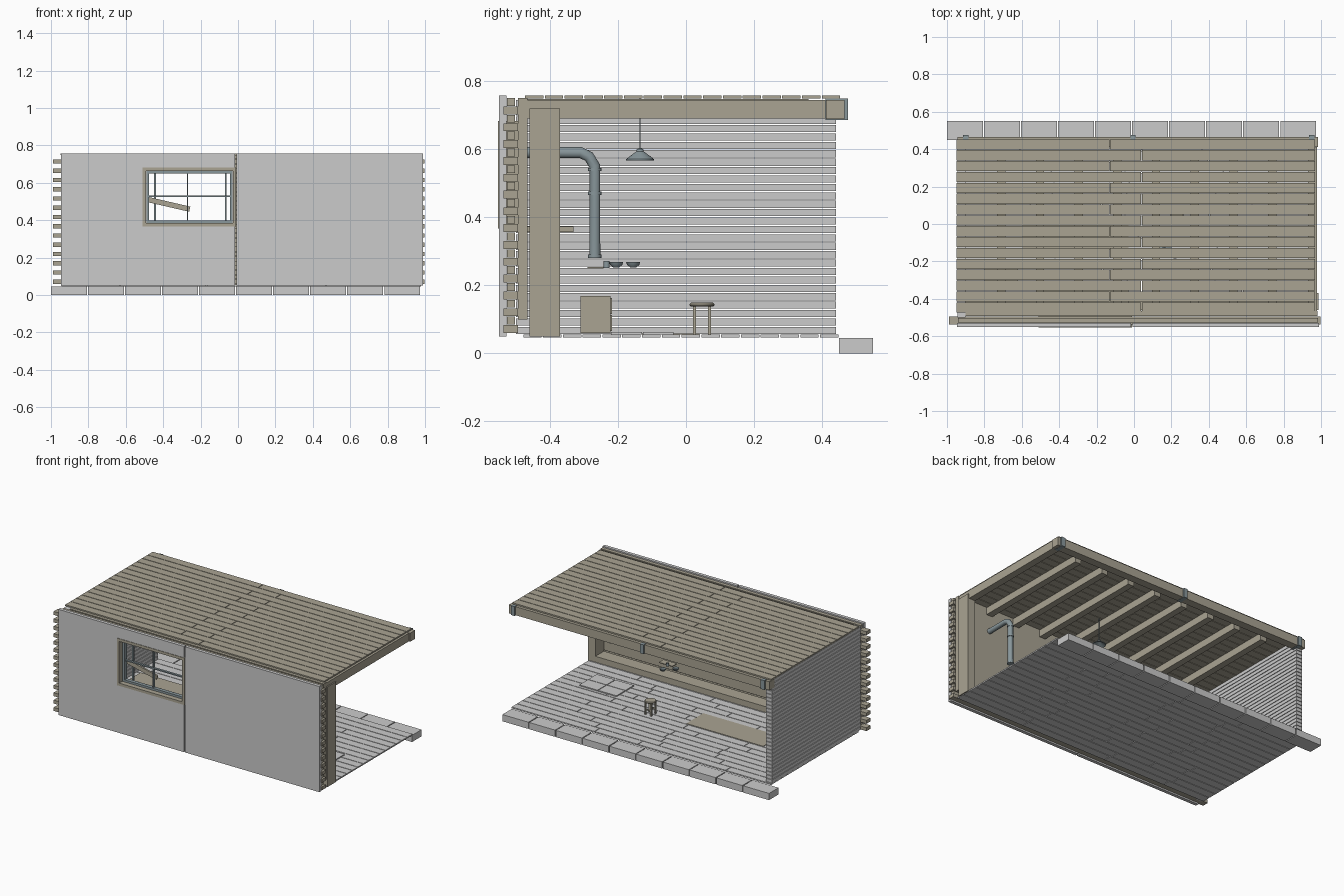
import bpy, bmesh, math, random
from mathutils import Vector, Matrix

if "Cube" in bpy.data.objects:
    bpy.data.objects.remove(bpy.data.objects["Cube"])
random.seed(4)

def material(name, col):
    m = bpy.data.materials.new(name)
    m.diffuse_color = (*col, 1)
    m.use_nodes = True
    m.node_tree.nodes["Principled BSDF"].inputs["Base Color"].default_value = m.diffuse_color
    return m
WOOD = material("warm_wood", (0.40, 0.37, 0.29))
METAL = material("blue_metal", (0.25, 0.31, 0.33))

def finish(name, bm, mat=None, smooth=False):
    me = bpy.data.meshes.new(name)
    bm.to_mesh(me)
    bm.free()
    ob = bpy.data.objects.new(name, me)
    bpy.context.collection.objects.link(ob)
    if mat:
        me.materials.append(mat)
    if smooth:
        for o in bpy.context.selected_objects:
            o.select_set(False)
        ob.select_set(True)
        bpy.context.view_layer.objects.active = ob
        bpy.ops.object.shade_smooth_by_angle(angle=math.radians(35))
    return ob

def boxes(name, items, mat=None):
    """One object from (x0, x1, y0, y1, z0, z1) boxes."""
    bm = bmesh.new()
    for x0, x1, y0, y1, z0, z1 in items:
        M = Matrix.Translation(((x0 + x1) / 2, (y0 + y1) / 2, (z0 + z1) / 2)) @ Matrix.Diagonal((x1 - x0, y1 - y0, z1 - z0, 1))
        bmesh.ops.create_cube(bm, size=1, matrix=M)
    return finish(name, bm, mat)

def lathe(name, profile, loc, mat=None, n=20):
    """Spin (radius, z) profile about a vertical axis."""
    bm = bmesh.new()
    vs = [bm.verts.new((r, 0, z)) for r, z in profile]
    es = [bm.edges.new(p) for p in zip(vs, vs[1:])]
    bmesh.ops.spin(bm, geom=vs + es, cent=(0, 0, 0), axis=(0, 0, 1), angle=2 * math.pi, steps=n)
    bmesh.ops.remove_doubles(bm, verts=bm.verts, dist=1e-5)
    bmesh.ops.recalc_face_normals(bm, faces=bm.faces)
    ob = finish(name, bm, mat, True)
    ob.location = loc
    return ob

def planks(name, x0, x1, y0, y1, z0, z1, rows, joints):
    """Rows of boards along x; joints(row) gives the butt joint positions."""
    step, items = (y1 - y0) / rows, []
    for i in range(rows):
        cuts = [x0] + joints(i) + [x1]
        for a, b in zip(cuts, cuts[1:]):
            items.append((a + .002, b - .002, y0 + i * step + .002, y0 + (i + 1) * step - .002, z0, z1))
    return boxes(name, items, WOOD if name == "roof_planks" else None)

# Stone step along the open back
boxes("stone_step", [(-1 + i * .198, -1 + (i + 1) * .198 - .006, .45, .55, 0, .045) for i in range(10)])

# Floor with random staggered joints, roof with two alternating joints
planks("floor_planks", -.945, .98, -.48, .45, .047, .056, 16,
       lambda i: sorted(random.uniform(a, a + .3) for a in (-.7, -.2, .35)))
planks("roof_planks", -.95, .97, -.475, .455, .749, .758, 16, lambda i: [-.13] if i % 2 else [.04])

# Rafters and roof beams
boxes("rafters", [(x - .022, x + .022, -.49, .36, .70, .747) for x in [-.71 + i * .207 for i in range(8)]], WOOD)
boxes("end_beam", [(.93, .978, -.48, .41, .69, .745)], WOOD)
boxes("back_beam", [(-.945, -.008, .412, .466, .688, .745), (-.004, .985, .412, .466, .688, .745)], WOOD)
boxes("beam_straps", [(x - .014, x + .014, .41, .476, .686, .748) for x in (-.90, -.006, .95)], METAL)

# Corner column and bottom sill beam
boxes("corner_column", [(.93, .986, -.46, -.37, .05, .72)], WOOD)
boxes("sill_beam", [(-.9, .93, -.46, -.37, .056, .095)], WOOD)

# Left wall of stacked boards
ROW = .0247
boxes("left_wall_boards", [(-.945, -.90, -.50, .44, .057 + i * ROW, .057 + i * ROW + .021) for i in range(28)])

# Window hole shared by every layer of the front wall
WX0, WX1, WZ0, WZ1 = -.50, -.015, .375, .675

def around(x0, x1, y0, y1, z0, z1):
    """Wall slab split around the window hole."""
    return [(x0, WX0, y0, y1, z0, z1), (WX1, x1, y0, y1, z0, z1),
            (WX0, WX1, y0, y1, z0, WZ0), (WX0, WX1, y0, y1, WZ1, z1)]

# Outer cladding in two panels
left = around(-.945, 0, -.55, -.528, .05, .757)
boxes("front_panel_left", [left[0], left[2], left[3]])
boxes("front_panel_right", [(-.007, .988, -.55, -.528, .05, .757)])

# Stacked logs behind the cladding, alternate ones run past the corners
logs = []
for i in range(28):
    z0 = .06 + i * ROW
    z1 = z0 + .023
    wide = i % 2 == 0
    a, b = (-.99, .997) if wide else (-.94, .985)
    y0, y1 = (-.536, -.494) if wide else (-.526, -.503)
    if z1 > WZ0 and z0 < WZ1:
        logs += [(a, WX0, y0, y1, z0, z1), (WX1, b, y0, y1, z0, z1)]
    else:
        logs.append((a, b, y0, y1, z0, z1))
boxes("front_logs", logs, WOOD)
boxes("inner_panel", around(-.90, .98, -.493, -.465, .10, .75), WOOD)

# Window: outer frame, inner frame, glazing bars
def frame(name, x0, x1, z0, z1, w, y0, y1, mat):
    boxes(name, [(x0, x0 + w, y0, y1, z0, z1), (x1 - w, x1, y0, y1, z0, z1),
                 (x0 + w, x1 - w, y0, y1, z0, z0 + w), (x0 + w, x1 - w, y0, y1, z1 - w, z1)], mat)
frame("window_frame", -.51, -.01, .367, .682, .018, -.553, -.47, WOOD)
frame("window_sash", -.49, -.03, .385, .664, .014, -.52, -.495, METAL)
boxes("glazing_bars", [(-.274, -.266, -.515, -.5, .39, .66), (-.48, -.04, -.515, -.5, .524, .532),
                       (-.07, -.062, -.48, -.47, .39, .66), (-.45, -.438, -.48, -.47, .39, .66)], METAL)
boxes("window_shelf", [(-.49, -.03, -.465, -.33, .357, .372)], WOOD)
brace = boxes("slanted_board", [(-.115, .115, -.006, .006, -.014, .014)], WOOD)
brace.location = (-.37, -.485, .485)
brace.rotation_euler = (0, math.radians(13), 0)

# Stove pipe with a bend into the front wall
cu = bpy.data.curves.new("pipe_path", 'CURVE')
cu.dimensions = '3D'
cu.bevel_depth = .017
cu.bevel_resolution = 3
cu.use_fill_caps = True
sp = cu.splines.new('POLY')
path = [(-.47, .59), (-.31, .59), (-.285, .578), (-.268, .55), (-.268, .28)]
sp.points.add(len(path) - 1)
for p, (y, z) in zip(sp.points, path):
    p.co = (.74, y, z, 1)
pipe_tmp = bpy.data.objects.new("pipe_tmp", cu)
bpy.context.collection.objects.link(pipe_tmp)
bpy.context.view_layer.update()
me = bpy.data.meshes.new_from_object(pipe_tmp)
bpy.data.objects.remove(pipe_tmp)
pipe = bpy.data.objects.new("stove_pipe", me)
bpy.context.collection.objects.link(pipe)
me.materials.clear()
me.materials.append(METAL)
for k, z in enumerate((.54, .47, .285)):
    lathe(f"pipe_collar_{k}", [(.0165, -.005), (.02, -.005), (.02, .005), (.0165, .005)], (.74, -.268, z), METAL)

# Hanging lamp
lathe("lamp_shade", [(.004, .036), (.009, .034), (.011, .026), (.041, .004), (.041, 0), (.036, .001), (.008, .022), (0, .023)],
      (.16, -.135, .567), METAL)
boxes("lamp_cord", [(.1585, .1615, -.1365, -.1335, .60, .75)], METAL)

# Stool: round-edged seat, four legs, rails
lathe("stool_seat", [(0, 0), (.032, 0), (.036, .004), (.036, .008), (.032, .012), (0, .012)], (.23, .047, .137), WOOD)
boxes("stool_legs", [(.23 + sx * .022 - .005, .23 + sx * .022 + .005, .047 + sy * .022 - .005, .047 + sy * .022 + .005, .056, .138)
                     for sx in (-1, 1) for sy in (-1, 1)], WOOD)
boxes("stool_rails", [(.21, .25, .047 + s * .022 - .003, .047 + s * .022 + .003, .085, .093) for s in (-1, 1)], WOOD)

# Two bowls, a cup and a tray
bowl = [(0, 0), (.009, 0), (.018, .008), (.021, .017), (.019, .017), (.015, .008), (0, .003)]
for k, (x, y) in enumerate([(.22, -.205), (.28, -.155)]):
    lathe(f"bowl_{k}", bowl, (x, y, .252), METAL, 16)
lathe("cup", [(0, 0), (.009, 0), (.009, .021), (.007, .021), (.007, .003), (0, .003)], (.30, -.233, .25), METAL, 14)
boxes("tray", [(.27, .37, -.29, -.242, .249, .254)], WOOD)

# Low chest with two drawers
boxes("chest", [(-.80, -.62, -.31, -.222, .06, .168)], WOOD)
boxes("chest_drawers", [(-.79, -.63, -.222, -.217, z, z + .046) for z in (.066, .116)], WOOD)

# Hearth tiles and rug on the floor
boxes("hearth_tiles", [(x, x + .135, y, y + .09, .056, .063) for x in (.54, .68) for y in (-.22, -.126)])
boxes("rug", [(-.6, -.03, -.14, .04, .056, .059)], WOOD)
